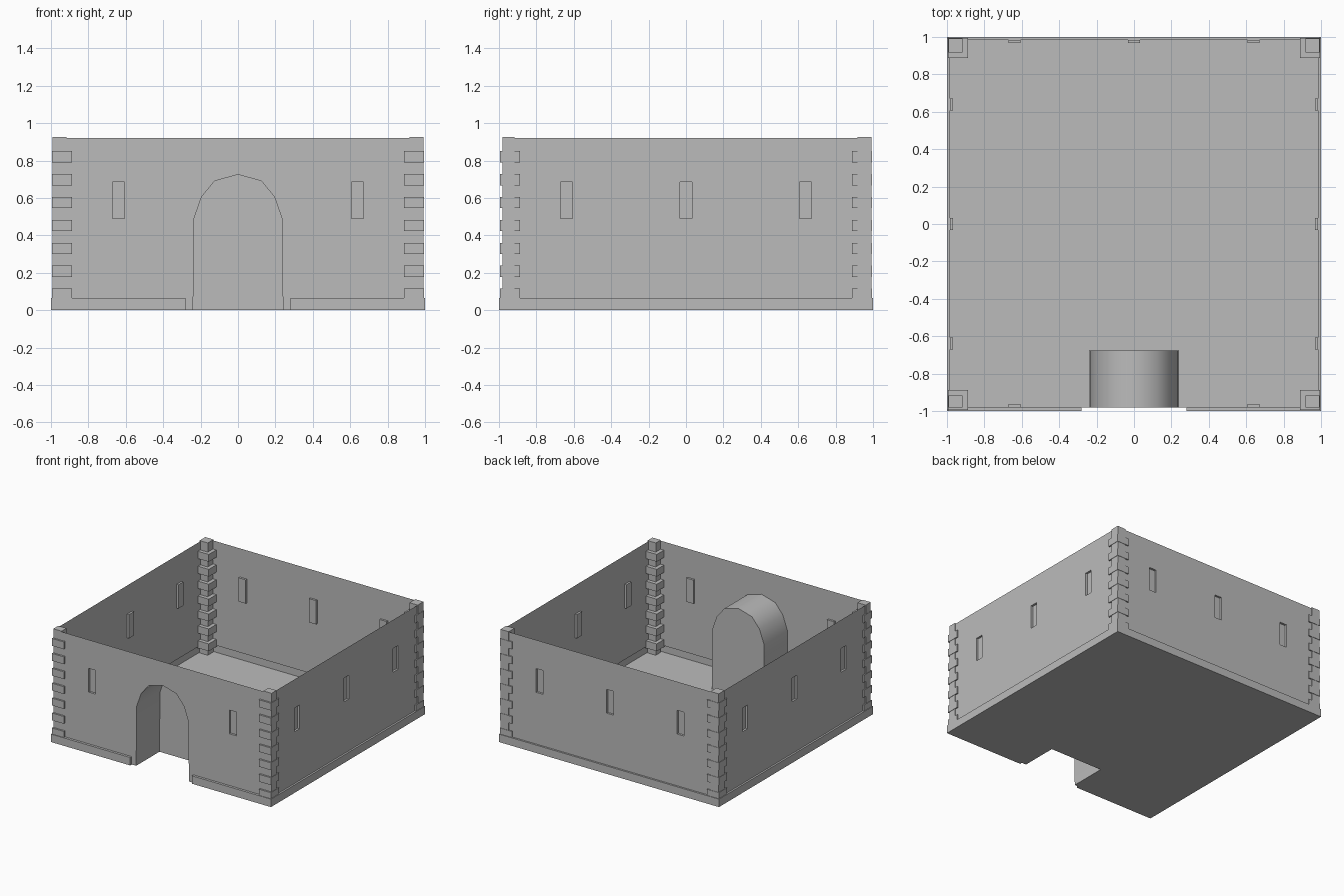
import bpy, bmesh, math
from mathutils import Matrix, Vector

cube = bpy.data.objects.get("Cube")
if cube:
    bpy.data.objects.remove(cube)

stone = bpy.data.materials.new("grey_stone")
stone.use_nodes = True
colour = (0.5, 0.5, 0.5, 1)
stone.diffuse_color = colour
stone.node_tree.nodes["Principled BSDF"].inputs["Base Color"].default_value = colour

H, PLINTH, SPAN = 0.92, 0.065, 0.98
DOOR, GAP, BACK = 0.24, 0.28, -0.677
HALF_ARCH = [(-DOOR, 0), (-0.235, 0.49), (-0.195, 0.605), (-0.125, 0.69)]
ARCH = HALF_ARCH + [(0, 0.725)] + [(-x, z) for x, z in reversed(HALF_ARCH)]


def finish(name, bm, angle=0.0):
    """Rotate a front-facing part into place and make it an object."""
    bmesh.ops.remove_doubles(bm, verts=bm.verts, dist=0.0005)
    bm.transform(Matrix.Rotation(angle, 4, 'Z'))
    mesh = bpy.data.meshes.new(name)
    bm.to_mesh(mesh)
    bm.free()
    mesh.materials.append(stone)
    obj = bpy.data.objects.new(name, mesh)
    bpy.context.collection.objects.link(obj)
    return obj


def face(bm, points):
    return bm.faces.new([bm.verts.new(p) for p in points])


def rect(bm, u0, u1, z0, z1, y):
    return face(bm, [(u0, y, z0), (u1, y, z0), (u1, y, z1), (u0, y, z1)])


def panel(bm, u0, u1, y, windows):
    """Wall sheet cut in cells, with the window cells pushed inward."""
    us = sorted([u0, u1] + [c + s for c in windows for s in (-0.032, 0.032)])
    zs = [PLINTH, 0.49, 0.685, H]
    slits = []
    for i, (a, b) in enumerate(zip(us, us[1:])):
        for j, (c, d) in enumerate(zip(zs, zs[1:])):
            cell = rect(bm, a, b, c, d, y)
            if j == 1 and i % 2:
                slits.append(cell)
    pushed = bmesh.ops.extrude_discrete_faces(bm, faces=slits)["faces"]
    bmesh.ops.translate(bm, verts=list({v for f in pushed for v in f.verts}),
                        vec=(0, 0.017, 0))


def plinth(bm, u0, u1, y):
    """Projecting foot course: outer face, ledge and any end by the door."""
    rect(bm, u0, u1, 0, PLINTH, -1)
    inner = [max(-SPAN, min(SPAN, u)) for u in (u0, u1)]
    face(bm, [(u0, -1, PLINTH), (u1, -1, PLINTH), (inner[1], y, PLINTH), (inner[0], y, PLINTH)])
    for u in (u0, u1):
        if abs(u) < 1:
            face(bm, [(u, -1, 0), (u, y, 0), (u, y, PLINTH), (u, -1, PLINTH)])


# Plain walls with three window slits each
for name, turn in (("left", 1), ("back", 2), ("right", 3)):
    bm = bmesh.new()
    panel(bm, -SPAN, SPAN, -0.985, (-0.64, 0, 0.64))
    finish(name + "_wall", bm, turn * math.pi / 2)
    bm = bmesh.new()
    plinth(bm, -1, 1, -0.985)
    finish(name + "_plinth", bm, turn * math.pi / 2)

# Front wall around the arched doorway
bm = bmesh.new()
for s in (-1, 1):
    u0, u1 = sorted((s * SPAN, s * GAP))
    panel(bm, u0, u1, -SPAN, (s * 0.64,))
    a, b = sorted((s * GAP, s * DOOR))
    rect(bm, a, b, 0, H, -SPAN)
for (x0, z0), (x1, z1) in zip(ARCH, ARCH[1:]):
    face(bm, [(x0, -SPAN, z0), (x1, -SPAN, z1), (x1, -SPAN, H), (x0, -SPAN, H)])
finish("front_wall", bm)
bm = bmesh.new()
plinth(bm, -1, -GAP, -SPAN)
plinth(bm, GAP, 1, -SPAN)
finish("front_plinth", bm)

# Alcove behind the doorway, open at the bottom and closed at the back
bm = bmesh.new()
for (x0, z0), (x1, z1) in zip(ARCH, ARCH[1:]):
    face(bm, [(x0, -SPAN, z0), (x0, BACK, z0), (x1, BACK, z1), (x1, -SPAN, z1)])
face(bm, [(x, BACK, z) for x, z in ARCH])
alcove = finish("door_alcove", bm)
bpy.ops.object.select_all(action='DESELECT')
alcove.select_set(True)
bpy.context.view_layer.objects.active = alcove
bpy.ops.object.shade_smooth_by_angle(angle=math.radians(40))

# Floor sheet notched for the doorway
bm = bmesh.new()
half = [(DOOR, BACK), (DOOR, -SPAN), (GAP, -SPAN), (GAP, -1), (1, -1), (1, 1)]
outline = half + [(-x, y) for x, y in reversed(half)]
face(bm, [(x, y, 0) for x, y in reversed(outline)])
finish("floor", bm)


def block(bm, sx, sy, inner, outer_x, outer_y, z0, z1):
    lo, hi = Vector((inner, inner, z0)), Vector((outer_x, outer_y, z1))
    size, mid = hi - lo, (hi + lo) / 2
    place = Matrix.Translation((sx * mid.x, sy * mid.y, mid.z))
    bmesh.ops.create_cube(bm, size=1, matrix=place @ Matrix.Diagonal((*size, 1)))


# Corner pillars: a slim core with wider stones at regular steps
for sx, side in ((-1, "right"), (1, "left")):
    for sy, end in ((-1, "front"), (1, "back")):
        bm = bmesh.new()
        block(bm, sx, sy, 0.917, 0.992, 0.981 if sy < 0 else 0.992, 0.002, 0.925)
        for i in range(7):
            top = 0.85 - 0.1225 * i
            block(bm, sx, sy, 0.887, 0.995, 0.995, top - 0.06, top)
        finish(f"{end}_{side}_pillar", bm)
